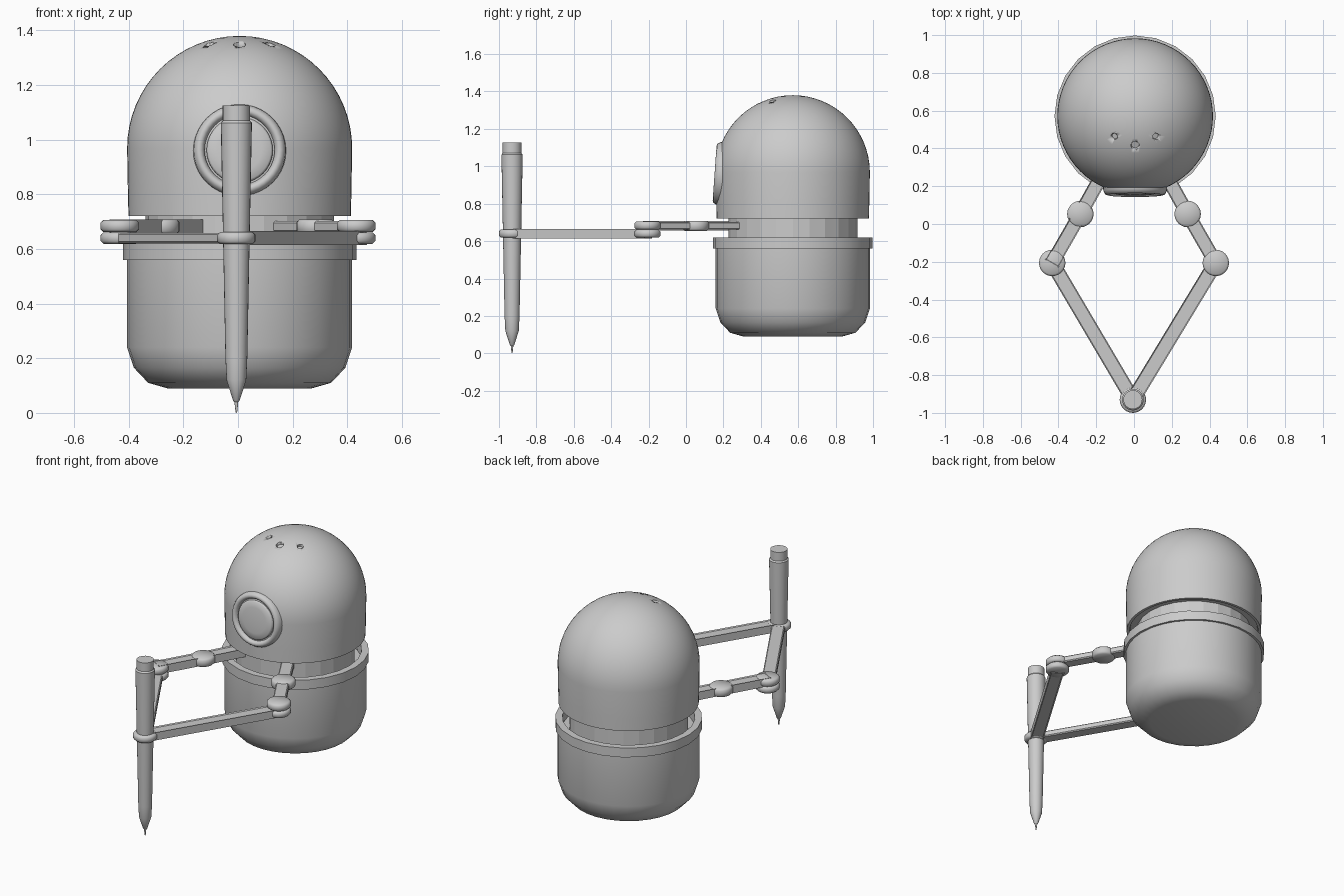
import bpy, bmesh, math
from mathutils import Vector, Matrix

if "Cube" in bpy.data.objects:
    bpy.data.objects.remove(bpy.data.objects["Cube"])

BX, BY = 0.006, 0.571          # body axis
PEN = (-0.006, -0.93)          # pen axis


def finish(bm, name, angle=35):
    bmesh.ops.remove_doubles(bm, verts=bm.verts, dist=1e-5)
    bmesh.ops.recalc_face_normals(bm, faces=bm.faces)
    me = bpy.data.meshes.new(name)
    bm.to_mesh(me)
    bm.free()
    ob = bpy.data.objects.new(name, me)
    bpy.context.collection.objects.link(ob)
    if angle:
        bpy.ops.object.select_all(action='DESELECT')
        ob.select_set(True)
        bpy.context.view_layer.objects.active = ob
        bpy.ops.object.shade_smooth_by_angle(angle=math.radians(angle))
    return ob


def lathe(name, profile, matrix, sides=32, angle=35):
    """Revolve (radius, z) points around local z."""
    bm = bmesh.new()
    vs = [bm.verts.new((r, 0, z)) for r, z in profile]
    es = [bm.edges.new(p) for p in zip(vs, vs[1:])]
    bmesh.ops.spin(bm, geom=vs + es, cent=(0, 0, 0), axis=(0, 0, 1),
                   angle=2 * math.pi, steps=sides, use_merge=True)
    bm.transform(matrix)
    return finish(bm, name, angle)


def at(x, y, z=0):
    return Matrix.Translation((x, y, z))


def disc(name, x, y, z0, z1, r=0.07, b=0.01):
    return lathe(name, [(0, z0), (r - b, z0), (r, z0 + b), (r, z1 - b), (r - b, z1), (0, z1)],
                 at(x, y), 24, 50)


def bar(name, a, b, z0, z1, w):
    a, b = Vector(a), Vector(b)
    d = b - a
    bm = bmesh.new()
    bmesh.ops.create_cube(bm, size=1)
    bm.transform(Matrix.Translation(((a.x + b.x) / 2, (a.y + b.y) / 2, (z0 + z1) / 2))
                 @ Matrix.Rotation(math.atan2(d.y, d.x), 4, 'Z')
                 @ Matrix.Diagonal((d.length, w, z1 - z0, 1)))
    bmesh.ops.bevel(bm, geom=bm.edges[:], offset=0.006, segments=1, affect='EDGES')
    return finish(bm, name, 0)


# lower cup, with an open top around the neck
lathe("base_cup", [(0, 0.09), (0.265, 0.09), (0.335, 0.11), (0.387, 0.165), (0.412, 0.24),
                   (0.412, 0.615), (0.385, 0.615), (0.385, 0.55), (0, 0.55)], at(BX, BY), 32)
lathe("base_rim", [(0.405, 0.56), (0.427, 0.56), (0.427, 0.62), (0.385, 0.62), (0.385, 0.56),
                   (0.405, 0.56)], at(BX, BY), 24, 20)

# neck
lathe("neck", [(0, 0.54), (0.345, 0.54), (0.345, 0.74), (0, 0.74)], at(BX, BY), 24, 10)

# domed head
R, ZC = 0.412, 0.968
dome = [(R * math.cos(t), ZC + R * math.sin(t)) for t in
        [math.pi / 2 * i / 16 for i in range(17)]]
dome[-1] = (0, ZC + R)
head = lathe("head", [(0, 0.735), (0.385, 0.735), (0.39, 0.72), (0.407, 0.72), (0.409, 0.80)] + dome,
             at(BX, BY), 64)

# shallow holes on top of the head
centre = Vector((BX, BY, ZC))
for i, (x, y, r) in enumerate([(0.006, 0.415, 0.027), (-0.105, 0.463, 0.021), (0.117, 0.463, 0.021)]):
    dx, dy = x - BX, y - BY
    n = Vector((dx, dy, math.sqrt(R * R - dx * dx - dy * dy))).normalized()
    m = Matrix.Translation(centre + n * R) @ n.to_track_quat('Z', 'Y').to_matrix().to_4x4()
    cut = lathe("hole_cutter_%d" % i, [(0, -0.018), (r * 0.75, -0.018), (r, 0.03), (0, 0.03)], m, 20)
    cut.hide_render = True
    cut.hide_set(True)
    mod = head.modifiers.new("hole", 'BOOLEAN')
    mod.operation = 'DIFFERENCE'
    mod.object = cut

# eye: tilted socket ring and bulging lens
eye = at(BX, 0.16, 0.963) @ Matrix.Rotation(math.radians(86), 4, 'X')
lathe("eye_ring", [(0.172, -0.06), (0.168, -0.015), (0.158, 0.003), (0.146, 0.007), (0.136, 0.002),
                   (0.128, -0.012), (0.128, -0.06)], eye, 40, 50)
lathe("eye_lens", [(0.122, -0.05), (0.121, -0.006), (0.114, 0.0), (0.08, 0.004), (0.04, 0.006),
                   (0, 0.007)], eye, 40, 50)

# linkage arms on both sides
for side, s in (("left", -1), ("right", 1)):
    elbow = (s * 0.433, -0.206)
    shoulder = (s * 0.284, 0.053)
    root = (s * 0.155, 0.285)
    disc(side + "_shoulder_joint", *shoulder, 0.655, 0.708)
    disc(side + "_elbow_upper", *elbow, 0.662, 0.706)
    disc(side + "_elbow_lower", *elbow, 0.619, 0.661)
    bar(side + "_inner_link", root, shoulder, 0.662, 0.702, 0.075)
    bar(side + "_upper_arm", shoulder, elbow, 0.662, 0.702, 0.075)
    bar(side + "_forearm", elbow, PEN, 0.621, 0.659, 0.078)

# pen and its holder
disc("pen_holder", *PEN, 0.618, 0.662)
lathe("pen", [(0, 0), (0.003, 0.002), (0.007, 0.04), (0.012, 0.045), (0.036, 0.12), (0.04, 0.2),
              (0.057, 1.062), (0.05, 1.07), (0.05, 1.126), (0, 1.126)], at(*PEN), 24, 30)
